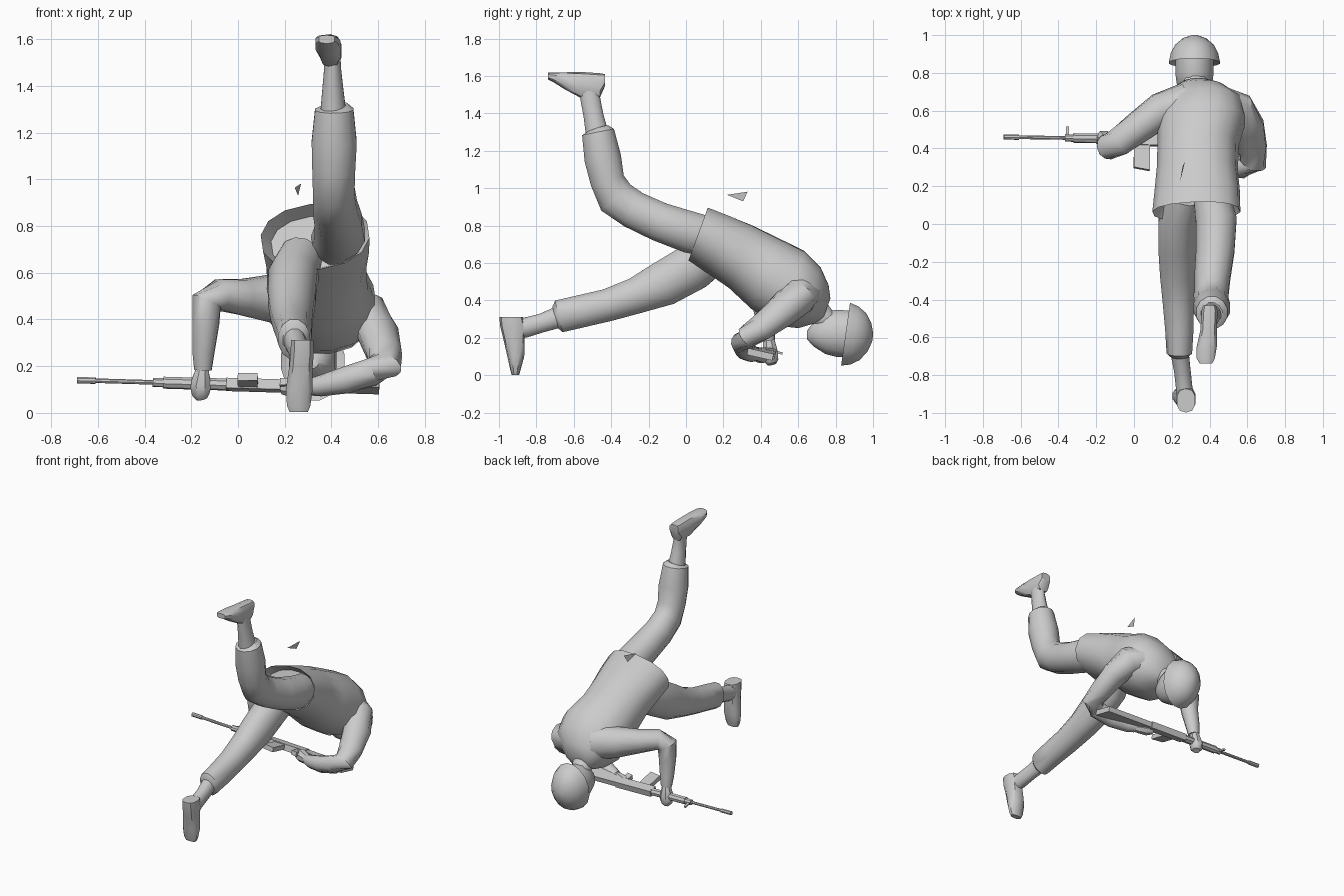
import bpy, bmesh, math
from mathutils import Vector, Matrix

grey = bpy.data.materials.new("plain grey")
grey.diffuse_color = (0.6, 0.6, 0.6, 1)


def finish(name, bm, angle=40):
    bmesh.ops.recalc_face_normals(bm, faces=bm.faces)
    me = bpy.data.meshes.new(name)
    bm.to_mesh(me)
    bm.free()
    me.materials.append(grey)
    ob = bpy.data.objects.new(name, me)
    bpy.context.collection.objects.link(ob)
    bpy.ops.object.select_all(action='DESELECT')
    ob.select_set(True)
    bpy.context.view_layer.objects.active = ob
    bpy.ops.object.shade_smooth_by_angle(angle=math.radians(angle))
    return ob


def loft(name, rings, hint=(1, 0, 0), n=12, square=1.0, axis=None):
    """Skin elliptical rings (x, y, z, width radius, depth radius) along a path."""
    bm = bmesh.new()
    pts = [Vector(r[:3]) for r in rings]
    loops = []
    for i, r in enumerate(rings):
        t = Vector(axis) if axis else pts[min(i + 1, len(pts) - 1)] - pts[max(i - 1, 0)]
        t.normalize()
        u = Vector(hint)
        u = (u - t * u.dot(t)).normalized()
        v = t.cross(u)
        loop = []
        for k in range(n):
            a = 2 * math.pi * (k + 0.5) / n
            c, s = math.cos(a), math.sin(a)
            c = math.copysign(abs(c) ** square, c)
            s = math.copysign(abs(s) ** square, s)
            loop.append(bm.verts.new(pts[i] + u * c * r[3] + v * s * r[4]))
        loops.append(loop)
    for a, b in zip(loops, loops[1:]):
        for k in range(n):
            bm.faces.new((a[k], a[(k + 1) % n], b[(k + 1) % n], b[k]))
    bm.faces.new(loops[0])
    bm.faces.new(loops[-1])
    return finish(name, bm)


# Jacket, starting inside the open hem and closing at the collar
loft("jacket", [
    (0.33, 0.13, 0.73, 0.19, 0.12), (0.33, 0.065, 0.755, 0.235, 0.15),
    (0.335, 0.17, 0.70, 0.228, 0.165), (0.335, 0.29, 0.635, 0.215, 0.18),
    (0.34, 0.42, 0.545, 0.215, 0.205), (0.36, 0.56, 0.465, 0.235, 0.215),
    (0.37, 0.66, 0.415, 0.20, 0.175), (0.35, 0.725, 0.38, 0.13, 0.11),
    (0.335, 0.75, 0.35, 0.075, 0.065)], hint=(1, 0, 0.15), n=14,
    square=0.9, axis=(0, 0.93, -0.34))

# Lower leg pair: trailing leg reaching the ground
loft("trailing_trouser_leg", [
    (0.27, 0.16, 0.66, 0.10, 0.11), (0.235, 0.04, 0.58, 0.108, 0.13),
    (0.23, -0.12, 0.49, 0.105, 0.125), (0.23, -0.27, 0.425, 0.095, 0.10),
    (0.235, -0.42, 0.375, 0.085, 0.09), (0.24, -0.55, 0.345, 0.078, 0.09),
    (0.24, -0.68, 0.315, 0.07, 0.09), (0.24, -0.70, 0.31, 0.05, 0.06)])
loft("trailing_ankle", [
    (0.24, -0.67, 0.315, 0.05, 0.06), (0.255, -0.77, 0.28, 0.045, 0.052),
    (0.265, -0.86, 0.255, 0.045, 0.055), (0.27, -0.92, 0.25, 0.045, 0.05)])
loft("trailing_boot", [
    (0.275, -0.935, 0.312, 0.05, 0.063), (0.275, -0.925, 0.26, 0.052, 0.068),
    (0.27, -0.92, 0.2, 0.052, 0.058), (0.262, -0.91, 0.1, 0.06, 0.045),
    (0.26, -0.912, 0.03, 0.052, 0.028), (0.26, -0.912, 0.003, 0.04, 0.02)],
    axis=(0, 0, -1), n=10, square=0.8)

# Raised leg, bent upward at the knee
loft("raised_trouser_leg", [
    (0.41, 0.16, 0.73, 0.10, 0.11), (0.435, 0.02, 0.765, 0.112, 0.115),
    (0.43, -0.14, 0.82, 0.105, 0.108), (0.415, -0.28, 0.885, 0.098, 0.105),
    (0.41, -0.375, 0.95, 0.092, 0.108), (0.41, -0.42, 1.04, 0.095, 0.095),
    (0.412, -0.445, 1.16, 0.10, 0.102), (0.412, -0.47, 1.30, 0.085, 0.09),
    (0.41, -0.475, 1.315, 0.06, 0.065)])
loft("raised_ankle", [
    (0.408, -0.475, 1.29, 0.057, 0.063), (0.406, -0.495, 1.39, 0.046, 0.055),
    (0.405, -0.512, 1.48, 0.037, 0.055), (0.40, -0.515, 1.55, 0.04, 0.06)])
loft("raised_boot", [
    (0.40, -0.432, 1.58, 0.036, 0.03), (0.40, -0.46, 1.55, 0.044, 0.065),
    (0.395, -0.56, 1.552, 0.045, 0.07), (0.385, -0.65, 1.575, 0.055, 0.045),
    (0.38, -0.71, 1.594, 0.05, 0.026), (0.38, -0.738, 1.60, 0.035, 0.018)],
    axis=(0, -1, 0), n=10, square=0.7)

# Arm reaching out to the rifle fore-end, with its hand
loft("reaching_arm", [
    (0.28, 0.64, 0.47, 0.11, 0.12), (0.14, 0.60, 0.49, 0.095, 0.105),
    (0.02, 0.51, 0.495, 0.085, 0.08), (-0.08, 0.435, 0.505, 0.078, 0.07),
    (-0.135, 0.41, 0.475, 0.07, 0.068), (-0.138, 0.41, 0.38, 0.058, 0.058),
    (-0.148, 0.43, 0.26, 0.046, 0.048), (-0.15, 0.44, 0.185, 0.035, 0.038)],
    hint=(0.15, 1, 0.05))
loft("reaching_hand", [
    (-0.15, 0.44, 0.21, 0.026, 0.026), (-0.155, 0.445, 0.17, 0.036, 0.034),
    (-0.16, 0.45, 0.12, 0.045, 0.05), (-0.16, 0.455, 0.08, 0.042, 0.04),
    (-0.155, 0.46, 0.06, 0.025, 0.025)], hint=(0, 1, 0), n=8)

# Arm folded back to the rifle grip, with its hand
loft("folded_arm", [
    (0.46, 0.62, 0.45, 0.10, 0.11), (0.55, 0.60, 0.42, 0.10, 0.10),
    (0.60, 0.51, 0.34, 0.085, 0.095), (0.625, 0.40, 0.255, 0.072, 0.082),
    (0.63, 0.325, 0.205, 0.062, 0.075), (0.575, 0.30, 0.175, 0.062, 0.06),
    (0.46, 0.315, 0.14, 0.058, 0.055), (0.35, 0.35, 0.115, 0.045, 0.045),
    (0.30, 0.37, 0.11, 0.035, 0.035)], hint=(0.3, 0.1, 1))
loft("folded_hand", [
    (0.33, 0.36, 0.11, 0.026, 0.026), (0.28, 0.38, 0.11, 0.038, 0.035),
    (0.23, 0.405, 0.108, 0.045, 0.042), (0.19, 0.42, 0.108, 0.03, 0.03)],
    hint=(0, 0, 1), n=8)

# Head, neck and helmet
loft("neck", [(0.335, 0.68, 0.37, 0.075, 0.07), (0.325, 0.74, 0.30, 0.07, 0.065),
              (0.32, 0.80, 0.25, 0.07, 0.07)])
loft("head", [
    (0.32, 0.648, 0.215, 0.025, 0.025), (0.32, 0.685, 0.22, 0.07, 0.07),
    (0.32, 0.745, 0.225, 0.098, 0.115), (0.32, 0.80, 0.225, 0.105, 0.13),
    (0.32, 0.88, 0.22, 0.105, 0.13)], axis=(0, 1, 0))
loft("helmet", [
    (0.32, 0.87, 0.22, 0.11, 0.14), (0.32, 0.853, 0.22, 0.138, 0.173),
    (0.32, 0.90, 0.213, 0.128, 0.16), (0.32, 0.945, 0.207, 0.105, 0.13),
    (0.32, 0.98, 0.202, 0.065, 0.08), (0.32, 0.998, 0.20, 0.018, 0.022)],
    axis=(0, 0.99, -0.14), n=16)

# Rifle, lying on its side: local x runs to the butt, local y to the sights
along = Vector((1.29, -0.02, -0.038)).normalized()
up = Vector((0, 0.97, -0.22))
up = (up - along * up.dot(along)).normalized()
side = along.cross(up)
rifle = Matrix((along, up, side)).transposed().to_4x4()
rifle.translation = Vector((0, 0.45, 0.12))


def block(name, x0, x1, start, end, thick):
    """Tapered block: start and end give the (low, high) heights at x0 and x1."""
    bm = bmesh.new()
    rows = [[bm.verts.new(rifle @ Vector((x, h, z)))
             for h, z in ((lo, -thick), (hi, -thick), (hi, thick), (lo, thick))]
            for x, (lo, hi) in ((x0, start), (x1, end))]
    for k in range(4):
        j = (k + 1) % 4
        bm.faces.new((rows[0][k], rows[0][j], rows[1][j], rows[1][k]))
    bm.faces.new(rows[0])
    bm.faces.new(rows[1])
    return finish(name, bm, 30)


def rod(name, x0, x1, r):
    a, b = rifle @ Vector((x0, 0, 0)), rifle @ Vector((x1, 0, 0))
    return loft(name, [(*a, r, r), (*b, r, r)], hint=up, n=8)


rod("barrel", -0.62, -0.3, 0.01)
rod("muzzle", -0.69, -0.61, 0.014)
rod("gas_block", -0.365, -0.31, 0.02)
rod("fore_end", -0.32, -0.04, 0.026)
block("front_sight", -0.36, -0.345, (0, 0.062), (0, 0.062), 0.006)
block("receiver", -0.05, 0.24, (-0.035, 0.03), (-0.035, 0.03), 0.022)
block("magazine", 0.0, 0.085, (-0.155, -0.03), (-0.17, -0.03), 0.016)
block("pistol_grip", 0.18, 0.225, (-0.09, -0.03), (-0.10, -0.03), 0.015)
block("stock", 0.23, 0.605, (-0.035, 0.025), (-0.115, 0.025), 0.018)

# Loose sliver floating above the back
bm = bmesh.new()
bm.faces.new([bm.verts.new(p) for p in
              ((0.243, 0.22, 0.965), (0.27, 0.33, 0.982), (0.257, 0.305, 0.93))])
finish("loose_sliver", bm)
